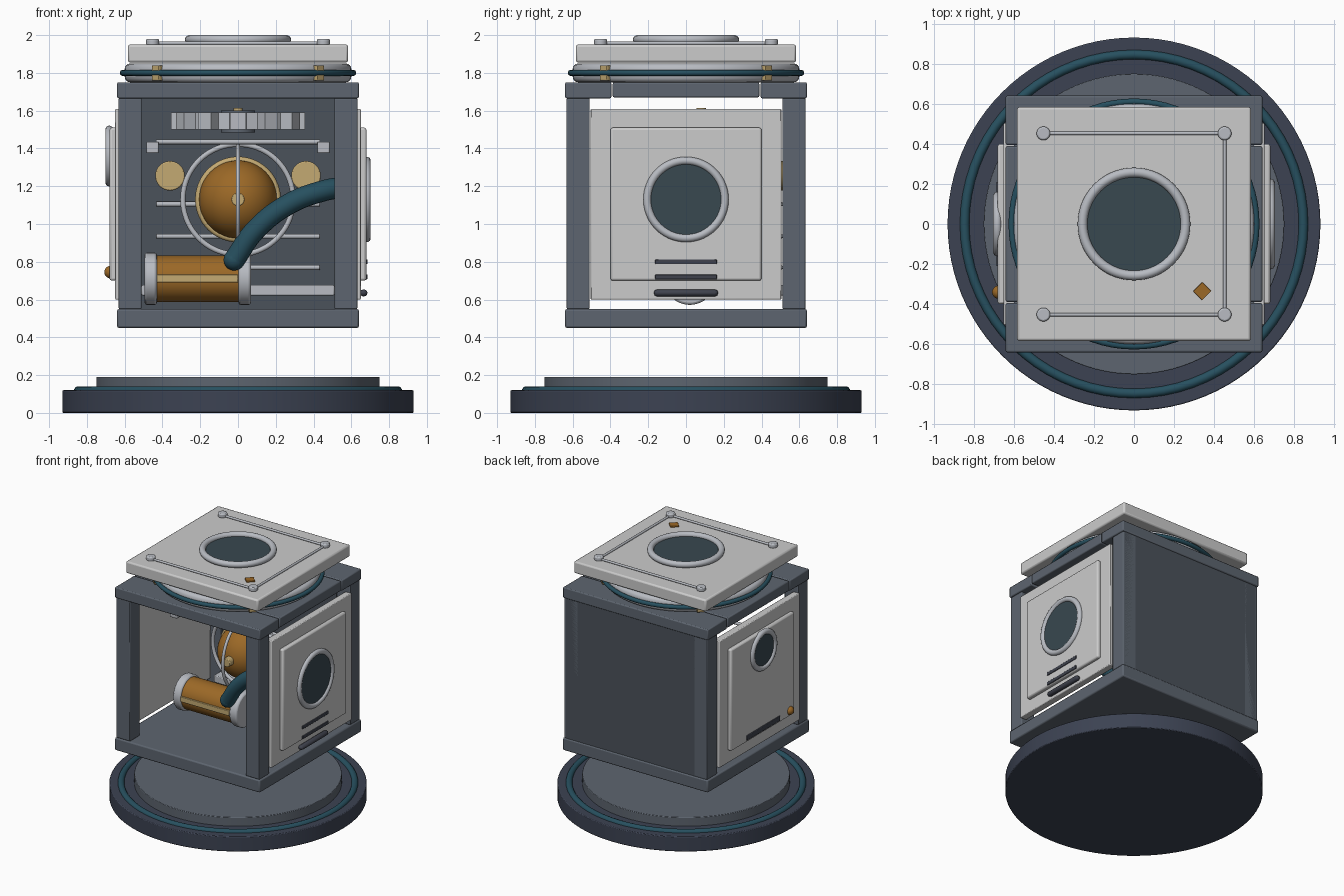
import bpy, bmesh, math
from math import pi, cos, sin
from mathutils import Vector

if "Cube" in bpy.data.objects:
    bpy.data.objects.remove(bpy.data.objects["Cube"])

COLORS = {
    "navy": (0.045, 0.055, 0.085), "frame": (0.11, 0.13, 0.16), "wall": (0.07, 0.085, 0.105),
    "panel": (0.52, 0.52, 0.51), "silver": (0.48, 0.50, 0.54), "glass": (0.04, 0.065, 0.08),
    "teal": (0.02, 0.08, 0.115), "orange": (0.33, 0.14, 0.02), "gold": (0.55, 0.40, 0.17),
    "dark": (0.05, 0.055, 0.075)}
MATS = {}
for key, c in COLORS.items():
    MATS[key] = bpy.data.materials.new(key)
    MATS[key].diffuse_color = (*c, 1)
ROT = {"x": (0, pi / 2, 0), "y": (pi / 2, 0, 0), "z": (0, 0, 0)}


def finish(name, color, bevel=0, segs=2):
    ob = bpy.context.object
    ob.name = name
    ob.data.materials.append(MATS[color])
    bpy.ops.object.shade_smooth_by_angle(angle=math.radians(35))
    if bevel:
        m = ob.modifiers.new("bevel", "BEVEL")
        m.width, m.segments, m.limit_method = bevel, segs, "ANGLE"
    return ob


def box(name, x, y, z, color, bevel=0.006, rot=0):
    """Box from (min, max) ranges."""
    mid = [(a + b) / 2 for a, b in (x, y, z)]
    bpy.ops.mesh.primitive_cube_add(size=1, location=mid, rotation=(0, 0, rot))
    ob = bpy.context.object
    size = [abs(b - a) for a, b in (x, y, z)]
    for v in ob.data.vertices:
        v.co = [c * s for c, s in zip(v.co, size)]
    return finish(name, color, bevel)


def cyl(name, r, depth, loc, color, axis="z", bevel=0, segs=2, n=64):
    bpy.ops.mesh.primitive_cylinder_add(vertices=n, radius=r, depth=depth, location=loc, rotation=ROT[axis])
    return finish(name, color, bevel, segs)


def ring(name, R, r, loc, color, axis="z"):
    bpy.ops.mesh.primitive_torus_add(major_radius=R, minor_radius=r, major_segments=72,
                                     minor_segments=14, location=loc, rotation=ROT[axis])
    return finish(name, color)


def ball(name, r, loc, color):
    bpy.ops.mesh.primitive_uv_sphere_add(radius=r, segments=48, ring_count=24, location=loc)
    return finish(name, color)


# Round base
cyl("base_plinth", 0.93, 0.12, (0, 0, 0.06), "navy", bevel=0.006, n=96)
ring("base_trim_ring", 0.845, 0.024, (0, 0, 0.117), "teal")
cyl("base_step", 0.75, 0.08, (0, 0, 0.15), "frame", bevel=0.004, n=96)

# Cabinet frame
H = 0.64
box("floor_plate", (-H, H), (-H, H), (0.45, 0.55), "frame", 0.01)
for sx in (-1, 1):
    for sy in (-1, 1):
        box("corner_post", (sx * 0.51, sx * 0.632), (sy * 0.51, sy * 0.632), (0.55, 1.665), "frame")
    box("top_side_beam", (sx * 0.39, sx * H), (-0.388, 0.388), (1.67, 1.75), "frame", 0.008)
    box("top_cross_beam", (-H, H), (sx * 0.395, sx * H), (1.665, 1.75), "frame", 0.008)
box("back_wall", (-0.62, 0.62), (0.53, 0.632), (0.54, 1.67), "wall", 0.003)

# Side panels with portholes
for sx, pz, pr in ((1, 1.13, 0.205), (-1, 1.36, 0.14)):
    box("side_panel", (sx * 0.595, sx * 0.65), (-0.505, 0.505), (0.6, 1.61), "panel")
    box("side_panel_inset", (sx * 0.64, sx * 0.68), (-0.4, 0.4), (0.7, 1.51), "panel", 0.012)
    cyl("porthole_glass", pr - 0.005, 0.025, (sx * 0.677, 0, pz), "glass", "x")
    ring("porthole_rim", pr, 0.021, (sx * 0.682, 0, pz), "silver", "x")
for z in (0.8, 0.72):
    box("vent_slot", (0.66, 0.686), (-0.163, 0.163), (z - 0.013, z + 0.013), "dark", 0.004)
box("pull_handle", (0.645, 0.685), (-0.17, 0.17), (0.617, 0.653), "dark", 0.016)
box("left_vent_slot", (-0.686, -0.66), (-0.21, 0.21), (0.715, 0.755), "dark", 0.004)
ball("left_knob", 0.033, (-0.675, -0.34, 0.745), "orange")

# Turntable bearing under the lid
cyl("bearing_disc", 0.6, 0.1, (0, 0, 1.8), "silver", bevel=0.03, segs=4, n=96)
ring("bearing_seal", 0.61, 0.016, (0, 0, 1.8), "teal")
for i in range(4):
    a = pi / 4 + i * pi / 2
    x, y = 0.595 * cos(a), 0.595 * sin(a)
    box("bearing_clamp", (x - 0.025, x + 0.025), (y - 0.028, y + 0.028), (1.76, 1.84), "gold", 0.004, a)

# Lid
box("lid", (-0.583, 0.583), (-0.583, 0.583), (1.855, 1.95), "panel", 0.012)
cyl("lid_window", 0.25, 0.03, (0, 0, 1.957), "glass")
ring("lid_window_rim", 0.257, 0.024, (0, 0, 1.976), "silver")
box("lid_marker", (0.308, 0.372), (-0.367, -0.303), (1.94, 1.96), "orange", 0.002, pi / 4)
for sx in (-1, 1):
    for sy in (-1, 1):
        cyl("lid_stud", 0.034, 0.035, (sx * 0.452, sy * 0.452, 1.963), "silver", bevel=0.008, n=32)
    cyl("lid_rail", 0.009, 0.9, (0, sx * 0.452, 1.957), "silver", "x", n=12)
cyl("lid_rail", 0.009, 0.9, (0.452, 0, 1.957), "silver", "y", n=12)

# Rear rods, cross bar and gauges
for z in (1.105, 0.935, 0.77):
    cyl("rear_rod", 0.013, 0.87, (0, 0.5, z), "silver", "x", 0.004, n=16)
box("lower_rail", (-0.51, 0.51), (0.42, 0.53), (0.622, 0.677), "silver")
cyl("upper_rod", 0.013, 0.87, (0, -0.13, 1.435), "silver", "x", n=16)
for sx in (-1, 1):
    box("rod_block", (sx * 0.42, sx * 0.485), (-0.17, -0.1), (1.375, 1.435), "silver")
    cyl("wall_gauge", 0.078, 0.06, (sx * 0.36, 0.5, 1.255), "gold", "y", 0.006)

# Overhead gear
N = 12
bm = bmesh.new()
verts = []
for i in range(N):
    for off, r in ((-0.30, 0.29), (-0.22, 0.357), (0.22, 0.357), (0.30, 0.29)):
        a = 2 * pi * (i + off) / N
        verts.append(bm.verts.new((r * cos(a), r * sin(a), 0)))
face = bm.faces.new(verts)
top = bmesh.ops.extrude_face_region(bm, geom=[face])["geom"]
bmesh.ops.translate(bm, vec=(0, 0, 0.09), verts=[v for v in top if isinstance(v, bmesh.types.BMVert)])
bmesh.ops.recalc_face_normals(bm, faces=bm.faces)
mesh = bpy.data.meshes.new("overhead_gear")
bm.to_mesh(mesh)
bm.free()
gear = bpy.data.objects.new("overhead_gear", mesh)
gear.location = (0, 0.08, 1.5)
mesh.materials.append(MATS["silver"])
bpy.context.collection.objects.link(gear)
cyl("gear_hub", 0.09, 0.115, (0, 0.08, 1.543), "frame")
cyl("gear_cap", 0.025, 0.03, (0, 0.08, 1.598), "gold", n=24)

# Gimballed core
C = Vector((0, 0.1, 1.13))
ball("core_sphere", 0.207, C, "orange")
ring("core_band", 0.208, 0.019, C, "gold", "y")
ring("gimbal_ring_wide", 0.292, 0.014, C, "silver", "y")
ring("gimbal_ring_deep", 0.292, 0.012, C, "silver", "x")
cyl("core_stud", 0.035, 0.06, C + Vector((0, -0.22, 0)), "gold", "y", 0.006, n=24)

# Canister
cyl("canister_body", 0.123, 0.47, (-0.21, 0.02, 0.71), "orange", "x")
box("canister_strip", (-0.43, 0.0), (-0.113, -0.08), (0.69, 0.732), "gold", 0.004)
for x in (-0.462, 0.035):
    cyl("canister_cap", 0.138, 0.066, (x, 0.02, 0.71), "silver", "x", 0.012)

# Hose from the canister to the right wall
cu = bpy.data.curves.new("hose", "CURVE")
cu.dimensions, cu.bevel_depth, cu.bevel_resolution, cu.use_fill_caps = "3D", 0.056, 5, True
pts = [(-0.02, -0.1, 0.81), (0.09, -0.12, 0.965), (0.26, -0.12, 1.1), (0.45, -0.1, 1.175), (0.6, -0.05, 1.2)]
sp = cu.splines.new("BEZIER")
sp.bezier_points.add(len(pts) - 1)
for p, co in zip(sp.bezier_points, pts):
    p.co = co
    p.handle_left_type = p.handle_right_type = "AUTO"
hose = bpy.data.objects.new("hose", cu)
cu.materials.append(MATS["teal"])
bpy.context.collection.objects.link(hose)
ball("hose_end", 0.056, pts[0], "teal")

for m in bpy.data.materials:
    if m.users and not m.is_grease_pencil:
        m.use_nodes = True
        m.node_tree.nodes["Principled BSDF"].inputs["Base Color"].default_value = m.diffuse_color
